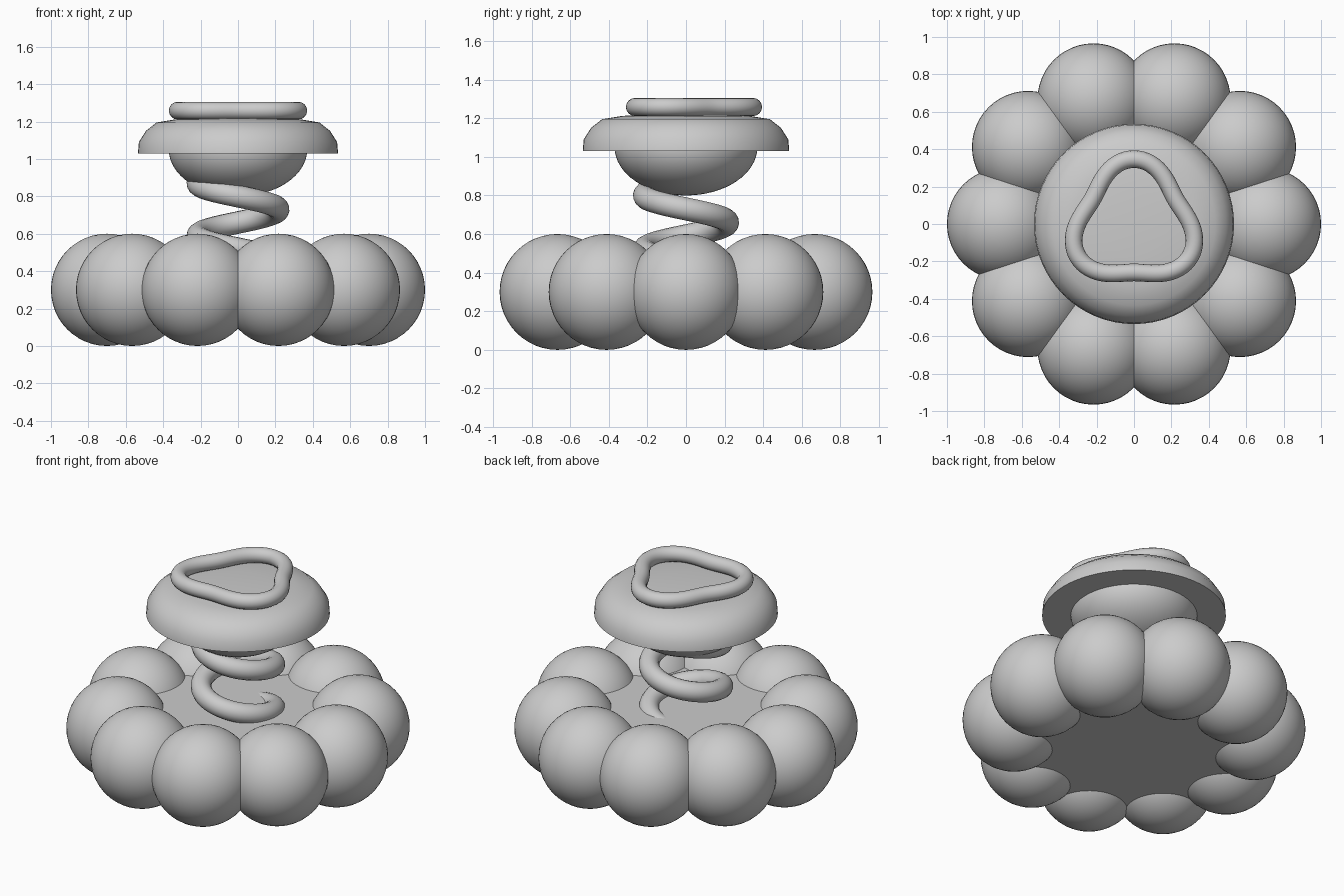
import bpy, bmesh, math
from math import sin, cos, pi

if "Cube" in bpy.data.objects:
    bpy.data.objects.remove(bpy.data.objects["Cube"])


def smooth(ob, angle=50):
    bpy.ops.object.select_all(action='DESELECT')
    ob.select_set(True)
    bpy.context.view_layer.objects.active = ob
    bpy.ops.object.shade_smooth_by_angle(angle=math.radians(angle))


def lathe(name, profile, n=64):
    """Closed solid of revolution; the profile starts and ends on the axis."""
    bm = bmesh.new()
    rings = []
    for r, z in profile:
        if r < 1e-6:
            rings.append([bm.verts.new((0, 0, z))])
        else:
            rings.append([bm.verts.new((r * cos(2 * pi * i / n), r * sin(2 * pi * i / n), z))
                          for i in range(n)])
    for a, b in zip(rings, rings[1:]):
        for i in range(n):
            j = (i + 1) % n
            quad = [a[i % len(a)], a[j % len(a)], b[j % len(b)], b[i % len(b)]]
            bm.faces.new(list(dict.fromkeys(quad)))
    bmesh.ops.recalc_face_normals(bm, faces=bm.faces)
    me = bpy.data.meshes.new(name)
    bm.to_mesh(me)
    bm.free()
    ob = bpy.data.objects.new(name, me)
    bpy.context.collection.objects.link(ob)
    smooth(ob)
    return ob


def tube(name, points, radius, cyclic=False):
    """Round tube along a path, converted to a mesh."""
    cu = bpy.data.curves.new(name, 'CURVE')
    cu.dimensions = '3D'
    cu.bevel_depth = radius
    cu.bevel_resolution = 6
    cu.use_fill_caps = not cyclic
    sp = cu.splines.new('POLY')
    sp.points.add(len(points) - 1)
    for p, co in zip(sp.points, points):
        p.co = (*co, 1)
    sp.use_cyclic_u = cyclic
    ob = bpy.data.objects.new(name, cu)
    bpy.context.collection.objects.link(ob)
    bpy.ops.object.select_all(action='DESELECT')
    ob.select_set(True)
    bpy.context.view_layer.objects.active = ob
    bpy.ops.object.convert(target='MESH')
    ob = bpy.context.view_layer.objects.active
    ob.name = name
    smooth(ob)
    return ob


# ring of ten balls
for i in range(10):
    a = 2 * pi * i / 10
    bpy.ops.mesh.primitive_uv_sphere_add(segments=48, ring_count=24, radius=0.3,
                                         location=(0.7 * cos(a), 0.7 * sin(a), 0.3))
    ball = bpy.context.object
    ball.name = f"base_ball_{i + 1}"
    smooth(ball)

# flat disc filling the ring
lathe("base_disc", [(0, 0.10), (0.68, 0.10), (0.68, 0.44), (0, 0.44)])

# coil spring: passes the front at z 0.80, drops 0.28 per turn
coil = []
steps = 120
for i in range(steps + 1):
    t = -1.5 * pi / 2 * 1.34 + i / steps * (2 * pi * 2.05)
    coil.append((0.215 * cos(t - pi / 2), 0.215 * sin(t - pi / 2), 0.80 - 0.28 * t / (2 * pi)))
tube("spring", coil, 0.06)

# shallow bowl under the cap
bowl = [(0.37 * sin(k * pi / 32), 1.05 - 0.25 * cos(k * pi / 32)) for k in range(17)]
lathe("bowl", bowl + [(0.37, 1.08), (0, 1.08)])

# domed cap with flat underside
lathe("cap", [(0, 1.03), (0.535, 1.03), (0.53, 1.09), (0.492, 1.15),
              (0.435, 1.195), (0.33, 1.212), (0.17, 1.222), (0, 1.225)])

# rounded triangular ring on top
tri = []
for i in range(96):
    a = 2 * pi * i / 96
    r = 0.303 + 0.044 * cos(3 * (a - pi / 2))
    tri.append((r * cos(a), r * sin(a), 1.258))
tube("triangle_ring", tri, 0.047, cyclic=True)
